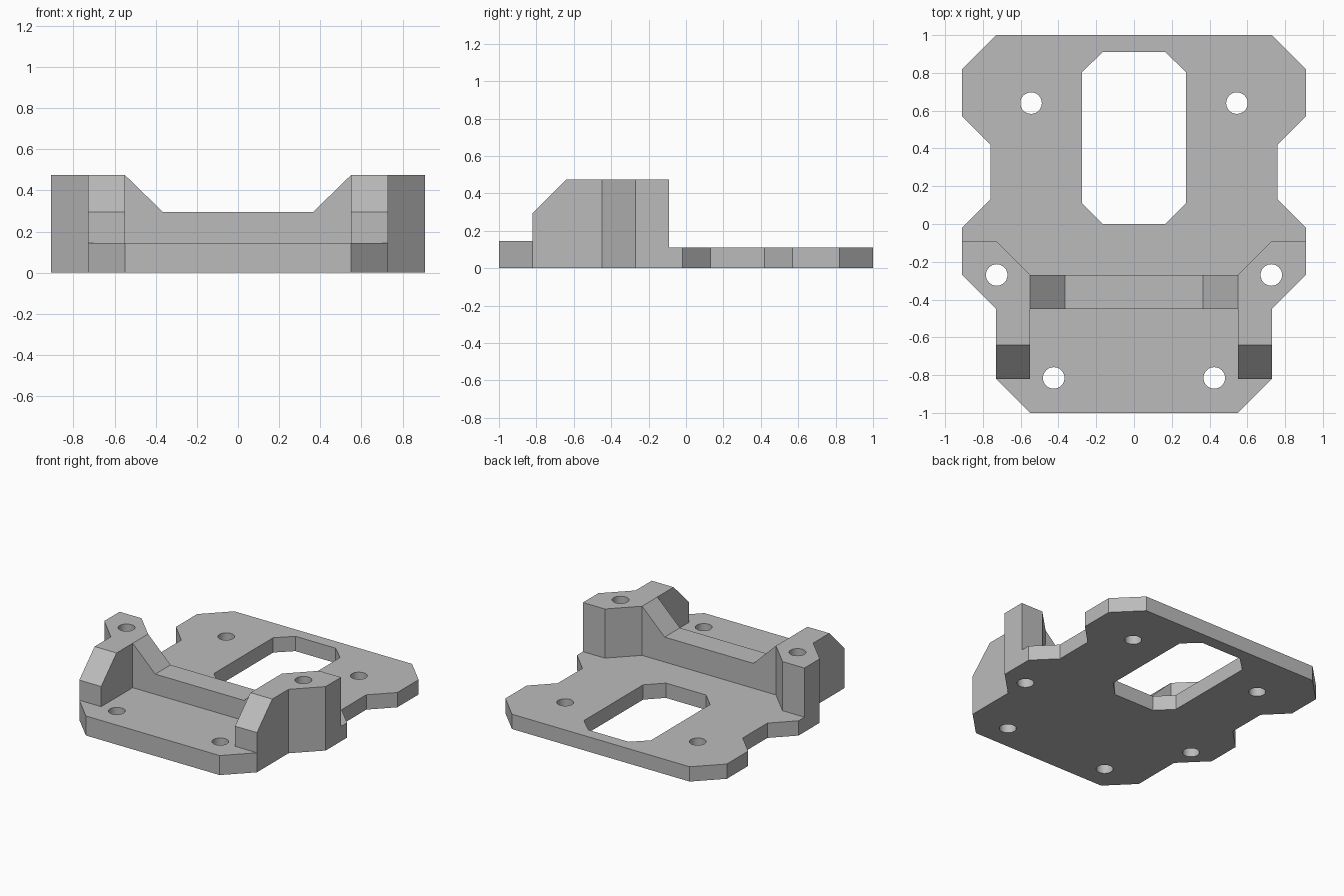
import bpy, bmesh
from mathutils import Vector

cube = bpy.data.objects.get("Cube")
if cube:
    bpy.data.objects.remove(cube, do_unlink=True)

grey = bpy.data.materials.new("light grey")
grey.use_nodes = True
colour = (0.5, 0.5, 0.5, 1)
grey.diffuse_color = colour
grey.node_tree.nodes["Principled BSDF"].inputs["Base Color"].default_value = colour


def prism(name, points, low, high, axis="z"):
    """Extrude a 2D profile along an axis from low to high."""
    place = {"x": lambda a, b, c: (c, a, b),
             "y": lambda a, b, c: (a, c, b),
             "z": lambda a, b, c: (a, b, c)}[axis]
    bm = bmesh.new()
    face = bm.faces.new([bm.verts.new(place(a, b, low)) for a, b in points])
    new = bmesh.ops.extrude_face_region(bm, geom=[face])["geom"]
    shift = Vector(place(0, 0, high - low))
    bmesh.ops.translate(bm, vec=shift, verts=[g for g in new if isinstance(g, bmesh.types.BMVert)])
    bmesh.ops.recalc_face_normals(bm, faces=bm.faces)
    mesh = bpy.data.meshes.new(name)
    bm.to_mesh(mesh)
    bm.free()
    mesh.materials.append(grey)
    obj = bpy.data.objects.new(name, mesh)
    bpy.context.collection.objects.link(obj)
    return obj


def mirrored(half):
    """Close a right-hand outline with its mirror image."""
    return half + [(-a, b) for a, b in reversed(half)]


def combine(target, tool, operation):
    """Apply a boolean and remove the tool object."""
    bpy.context.view_layer.objects.active = target
    mod = target.modifiers.new("combine", "BOOLEAN")
    mod.operation, mod.solver, mod.object = operation, "EXACT", tool
    bpy.ops.object.modifier_apply(modifier=mod.name)
    bpy.data.objects.remove(tool, do_unlink=True)


# Thin base plate with notched sides
front = [(0.55, -1), (0.73, -0.82), (0.73, -0.45)]
rear = [(0.91, -0.27), (0.91, -0.02), (0.76, 0.13), (0.76, 0.42),
        (0.91, 0.57), (0.91, 0.82), (0.73, 1)]
body = prism("mounting_bracket", mirrored(front + rear), 0, 0.11)

# Thicker front plate
combine(body, prism("front_plate", mirrored(front), 0, 0.145), "UNION")

# Low cross beam with ramps rising to the posts
beam = mirrored([(0.6, 0), (0.6, 0.475), (0.55, 0.475), (0.365, 0.295)])
combine(body, prism("cross_beam", beam, -0.45, -0.27, "y"), "UNION")

# Side posts
post = [(0.55, -0.82), (0.73, -0.82), (0.73, -0.45), (0.91, -0.27),
        (0.91, -0.09), (0.73, -0.09), (0.55, -0.27)]
for side in (-1, 1):
    outline = [(side * x, y) for x, y in post]
    combine(body, prism("side_post", outline, 0, 0.475), "UNION")

# Sloped front corners of the posts
slope = [(-0.9, 0.215), (-0.515, 0.6), (-0.9, 0.6)]
combine(body, prism("slope_cutter", slope, -1.1, 1.1, "x"), "DIFFERENCE")

# Chamfered window in the plate
window = mirrored([(0.165, 0), (0.275, 0.11), (0.275, 0.805), (0.165, 0.91)])
combine(body, prism("window_cutter", window, -0.2, 0.8), "DIFFERENCE")

# Screw holes
for side in (-1, 1):
    for x, y in ((0.545, 0.64), (0.727, -0.27), (0.425, -0.815)):
        bpy.ops.mesh.primitive_cylinder_add(vertices=32, radius=0.057, depth=2,
                                            location=(side * x, y, 0))
        drill = bpy.context.object
        drill.data.materials.append(grey)
        combine(body, drill, "DIFFERENCE")

bpy.ops.object.select_all(action="DESELECT")
body.select_set(True)
bpy.context.view_layer.objects.active = body
bpy.ops.object.shade_smooth_by_angle(angle=0.4)
